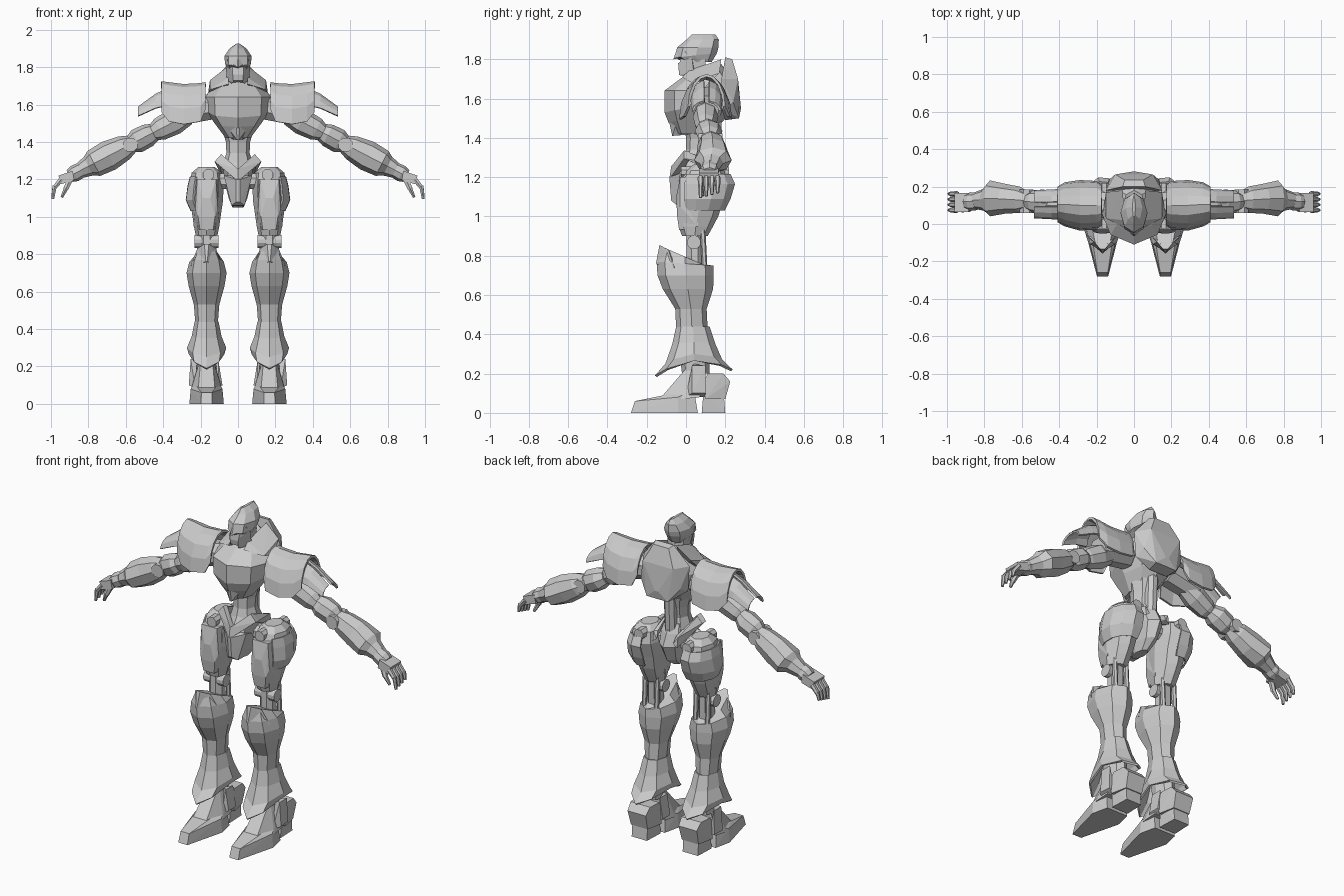
import bpy, bmesh
from math import cos, sin, radians
from mathutils import Vector

X, Y, Z = Vector((1, 0, 0)), Vector((0, 1, 0)), Vector((0, 0, 1))
ARM_N = Vector((0.46, 0, 0.89))      # normal of the sloping arm
CX = 0.168                           # leg centre line


def finish(name, bm, mirror, shell=0):
    bmesh.ops.recalc_face_normals(bm, faces=bm.faces)
    me = bpy.data.meshes.new(name)
    bm.to_mesh(me)
    bm.free()
    ob = bpy.data.objects.new(name, me)
    bpy.context.collection.objects.link(ob)
    if shell:
        ob.modifiers.new("thickness", 'SOLIDIFY').thickness = shell
    if mirror:
        ob.modifiers.new("mirror", 'MIRROR').use_mirror_merge = False
    return ob


def loft(name, rings, u=X, v=Y, n=8, start=0, arc=360, mirror=True, shell=0):
    """Rings are (x, y, z, half_u, half_v, tilt, dip)."""
    bm = bmesh.new()
    closed = arc == 360
    count = n if closed else n + 1
    loops = []
    for r in rings:
        x, y, z, a, b, tilt, dip = (tuple(r) + (0, 0))[:7]
        loop = []
        for i in range(count):
            t = radians(start + arc * i / n)
            p = Vector((x, y, z)) + u * a * cos(t) + v * b * sin(t)
            p.z += tilt * sin(t) - dip * sin(t) ** 2
            loop.append(bm.verts.new(p))
        loops.append(loop)
    for p, q in zip(loops, loops[1:]):
        for i in range(n):
            j = (i + 1) % count
            bm.faces.new((p[i], p[j], q[j], q[i]))
    if closed and not shell:
        bm.faces.new(loops[0])
        bm.faces.new(loops[-1])
    return finish(name, bm, mirror, shell)


def hull(name, pts, mirror=True):
    bm = bmesh.new()
    for p in pts:
        bm.verts.new(p)
    res = bmesh.ops.convex_hull(bm, input=bm.verts)
    junk = [g for g in res["geom_interior"] if isinstance(g, bmesh.types.BMVert)]
    bmesh.ops.delete(bm, geom=junk, context='VERTS')
    return finish(name, bm, mirror)


def block(name, cx, pts, mirror=True):
    """Convex block, symmetric about cx; points are (half_width, y, z)."""
    return hull(name, [(cx + s * d, y, z) for d, y, z in pts for s in (-1, 1)], mirror)


def rod(name, p, q, r1, r2=None, n=8, mirror=True):
    p, q = Vector(p), Vector(q)
    w = (q - p).normalized()
    u = w.cross(Y if abs(w.y) < 0.9 else Z).normalized()
    r2 = r2 or r1
    return loft(name, [(*p, r1, r1), (*q, r2, r2)], u, w.cross(u), n, 180 / n, mirror=mirror)


def arm(name, sections):
    """Sections are (x, y, half_depth, half_height) along the arm axis."""
    return loft(name, [(x, y, 1.53 - 0.52 * (x - 0.3), a, b) for x, y, a, b in sections], Y, ARM_N)


def leg(name, sections, **kw):
    return loft(name, [(CX,) + s for s in sections], **kw)


# Head: crested helmet, face, brow, neck
loft("helmet", [(0, .06, 1.785, .055, .07, -.0), (0, .05, 1.82, .07, .108, .012), (0, .06, 1.86, .072, .105),
                (0, .085, 1.9, .045, .082), (0, .09, 1.926, .008, .06)], mirror=False)
block("face", 0, [(.025, -.03, 1.73), (.03, -.035, 1.76), (.055, .02, 1.81), (.045, .03, 1.71),
                  (.055, .1, 1.8), (.045, .1, 1.72), (.03, -.03, 1.8)], False)
hull("cheek_guard", [(.03, -.04, 1.78), (.025, -.035, 1.72), (.065, .03, 1.81), (.06, .04, 1.73), (.045, .05, 1.7)])
block("brow", 0, [(.004, -.065, 1.8), (.004, -.05, 1.84), (.06, .0, 1.84), (.06, .02, 1.81)], False)
rod("neck", (0, .08, 1.6), (0, .06, 1.76), .055, .045, mirror=False)

# Torso: chest, back shell, collar, waist
loft("chest", [(0, .04, 1.42, .065, .09), (0, .065, 1.5, .125, .155, .02), (0, .07, 1.565, .172, .18, .035),
               (0, .07, 1.64, .178, .18), (0, .09, 1.695, .135, .14, .01), (0, .1, 1.755, .06, .08, .02)], mirror=False)
block("back_plate", 0, [(.06, .2, 1.49), (.07, .27, 1.5), (.14, .18, 1.55), (.13, .24, 1.58), (.15, .18, 1.7),
                        (.1, .265, 1.7), (.01, .28, 1.55), (.06, .2, 1.81), (.05, .235, 1.8)], False)
hull("collar_wing", [(.05, -.02, 1.71), (.15, .03, 1.68), (.06, .18, 1.8), (.15, .17, 1.73), (.06, .1, 1.66),
                     (.16, .1, 1.66), (.05, .02, 1.745)])
block("belly_plate", 0, [(.005, -.07, 1.41), (.07, -.04, 1.5), (.01, -.09, 1.5), (.05, .06, 1.42), (.06, .06, 1.5)], False)
loft("waist", [(0, .07, 1.27, .085, .09), (0, .07, 1.34, .062, .07), (0, .075, 1.4, .065, .075),
               (0, .08, 1.47, .085, .09)], mirror=False)
rod("spine_column", (0, .14, 1.27), (0, .15, 1.5), .035, mirror=False)

# Pelvis: body, raised belt, hip axle
loft("pelvis", [(0, .05, 1.05, .03, .06), (0, .06, 1.1, .05, .12), (0, .075, 1.19, .072, .145),
                (0, .075, 1.26, .08, .11), (0, .075, 1.31, .065, .08)], mirror=False)
hull("front_belt", [(0, -.085, 1.19), (0, -.075, 1.255), (.125, -.01, 1.295), (.09, -.01, 1.335),
                    (.12, .02, 1.29), (.085, .02, 1.33), (0, -.04, 1.2), (0, -.04, 1.25)])
hull("side_belt", [(.125, -.01, 1.295), (.09, -.01, 1.335), (.1, .0, 1.29), (.08, .2, 1.2),
                   (.08, .19, 1.26), (.055, .2, 1.22), (.06, .18, 1.26)])
block("crotch_plate", 0, [(.035, -.05, 1.06), (.075, -.03, 1.22), (.01, -.085, 1.2), (.01, -.075, 1.08),
                          (.03, .03, 1.055), (.07, .03, 1.2)], False)
rod("hip_axle", (0, .09, 1.19), (.14, .09, 1.19), .045)

# Thigh: body, hip pivot, outer guard
leg("thigh", [(.045, .9, .058, .065), (.05, .95, .068, .088), (.06, 1.0, .075, .104), (.075, 1.08, .087, .115),
              (.095, 1.17, .092, .128), (.1, 1.235, .08, .105), (.1, 1.265, .045, .06)])
rod("hip_pivot", (.158, -.025, 1.225), (.158, .22, 1.225), .032)
leg("thigh_guard", [(.1, 1.215, .092, .13), (.105, 1.165, .105, .148), (.095, 1.09, .115, .135),
                    (.085, 1.03, .088, .115)], n=5, start=-50, arc=160, shell=.01)
block("thigh_front", CX, [(.05, -.03, 1.2), (.06, -.03, 1.05), (.045, -.045, 1.0), (.02, -.05, 1.1), (.035, -.035, .93),
                          (.07, .06, .95), (.07, .06, 1.2)])

# Knee: axle and struts
rod("knee_axle", (CX - .065, .04, .868), (CX + .065, .04, .868), .036, n=12)
rod("knee_core", (CX, .045, .76), (CX, .045, .93), .045)
for i, dx in enumerate((-.04, .04)):
    rod(f"knee_piston_{i}", (CX + dx, .095, .74), (CX + dx, .085, .93), .014, n=6)

# Shin with raised pointed knee, flared ankle cuff
leg("shin", [(.05, .2, .05, .07), (.04, .33, .055, .078), (.03, .43, .06, .08), (.025, .53, .068, .08),
             (.01, .63, .096, .128), (-.002, .7, .107, .143), (-.005, .76, .092, .145, -.01),
             (-.005, .795, .058, .125, -.055)])
block("knee_spike", CX, [(.012, -.135, .855), (.05, -.09, .83), (.085, -.06, .74), (.004, -.153, .76),
                         (.03, -.06, .8), (.06, -.05, .72)])
leg("ankle_cuff", [(.035, .44, .064, .085), (.04, .36, .08, .11, 0, .01), (.04, .3, .105, .145, .01, .04),
                   (.04, .265, .095, .198, .015, .06)], shell=.012)

# Foot: toe, instep, heel, ankle armour
block("toe", CX, [(.03, -.28, 0), (.028, -.26, .06), (.092, -.04, 0), (.085, -.04, .08), (.05, -.11, .09),
                  (.07, .06, 0), (.06, .04, .12)])
block("instep", CX, [(.045, -.13, .075), (.085, -.02, .07), (.035, -.02, .2), (.03, .02, .25), (.08, .07, .08),
                     (.04, .07, .23)])
block("heel", CX, [(.055, .08, 0), (.05, .2, 0), (.06, .09, .12), (.05, .19, .12)])
block("heel_guard", CX, [(.07, .08, .14), (.075, .1, .07), (.055, .2, .07), (.06, .225, .16), (.065, .19, .2),
                         (.07, .11, .2)])
hull("outer_ankle_plate", [(CX + d, y, z) for d, y, z in ((.06, .0, .08), (.095, .03, .1), (.09, .1, .1),
                           (.085, .03, .24), (.085, .1, .24), (.05, .04, .25), (.05, .1, .08))])
hull("inner_ankle_plate", [(CX - d, y, z) for d, y, z in ((.06, .0, .08), (.085, .03, .1), (.085, .1, .1),
                           (.065, .03, .22), (.065, .1, .22), (.05, .04, .23), (.05, .1, .08))])

# Shoulder: ball, arched pad, trailing spikes
rod("shoulder_joint", (.14, .1, 1.59), (.34, .1, 1.55), .075, .07)
loft("shoulder_pad", [(.175, .1, 1.57, .11, .15), (.2, .1, 1.51, .13, .205), (.29, .1, 1.495, .135, .215),
                      (.37, .105, 1.51, .118, .21), (.41, .105, 1.56, .095, .165)],
     Y, Z, n=8, arc=180, shell=.014)
for i, a in enumerate((5, 100)):
    loft(f"shoulder_spike_{i}", [(.36, .105, 1.59, .085, .105), (.44, .105, 1.575, .08, .085),
                                 (.535, .105, 1.535, .075, .055)], Y, Z, n=3, start=a, arc=75, shell=.012)

# Arm: upper arm, elbow guard, elbow, forearm, wrist
arm("upper_arm", [(.27, .1, .05, .055), (.34, .1, .065, .07), (.42, .1, .055, .062), (.46, .1, .04, .04)])
arm("elbow_guard", [(.44, .11, .045, .045), (.48, .115, .07, .062), (.54, .12, .06, .065), (.575, .12, .04, .045)])
rod("elbow_pivot", (.575, .06, 1.385), (.575, .185, 1.385), .04)
arm("forearm", [(.56, .125, .045, .045), (.61, .13, .07, .068), (.69, .135, .08, .082), (.77, .137, .096, .075),
                (.8, .13, .06, .055), (.86, .125, .042, .038)])
arm("wrist", [(.84, .12, .046, .042), (.875, .12, .05, .045), (.9, .12, .04, .035)])

# Hand: palm, curled fingers, thumb
hull("palm", [(x, y, z) for x, z in ((.885, 1.245), (.875, 1.195), (.96, 1.22), (.945, 1.175))
              for y in (.065, .165)])
for i in range(4):
    y = .074 + .029 * i
    rod(f"finger_upper_{i}", (.945, y, 1.2), (.982, y, 1.155), .015, .013, 6)
    rod(f"finger_tip_{i}", (.98, y, 1.165), (.99, y, 1.095 + .008 * i), .013, .008, 6)
rod("thumb_base", (.895, .085, 1.205), (.92, .075, 1.15), .018, .015, 6)
rod("thumb_tip", (.918, .075, 1.155), (.942, .085, 1.105), .014, .008, 6)
